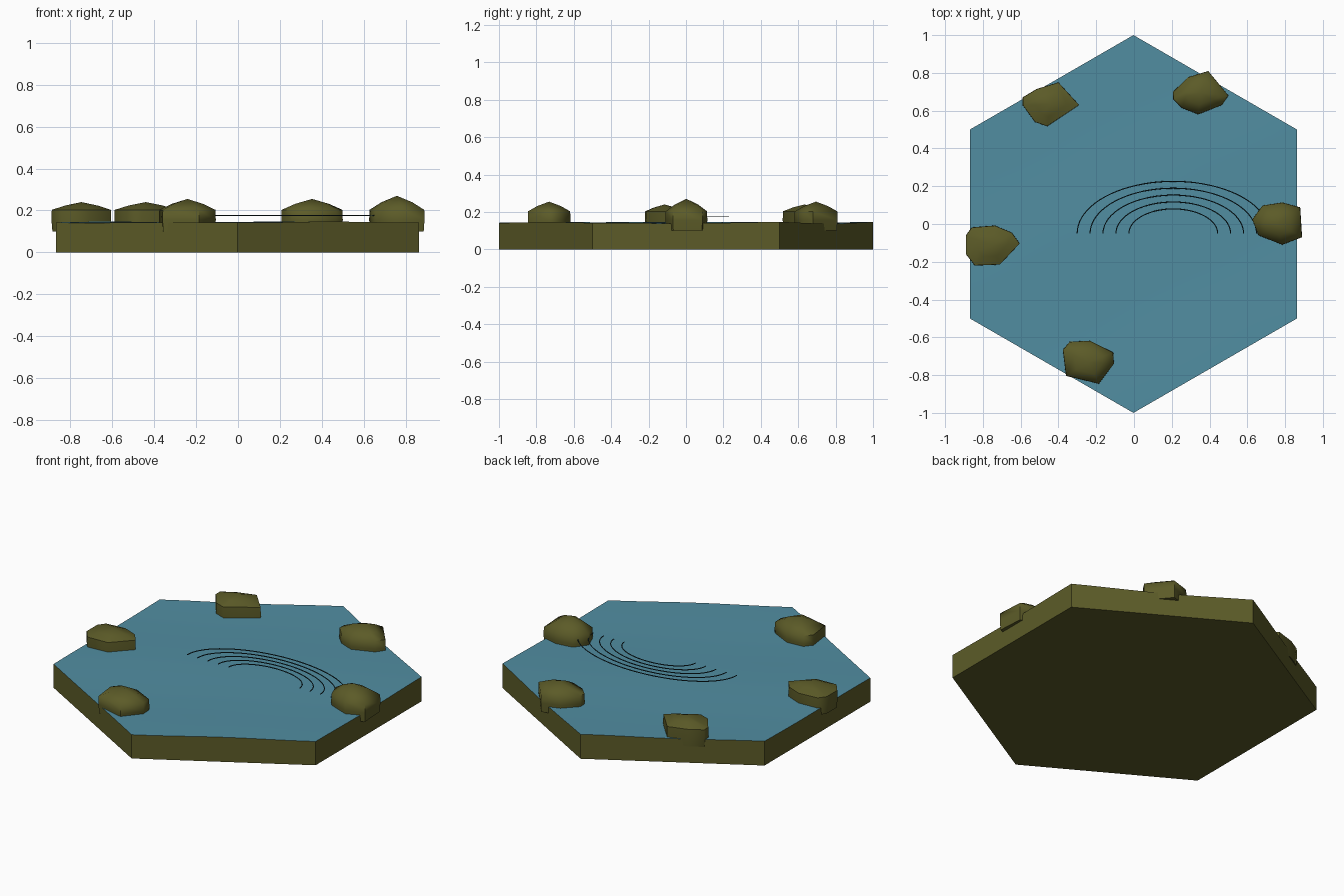
import bpy, bmesh, math
from mathutils import Vector

if "Cube" in bpy.data.objects:
    bpy.data.objects.remove(bpy.data.objects["Cube"])


def material(name, rgb):
    m = bpy.data.materials.new(name)
    m.diffuse_color = (*rgb, 1)
    m.use_nodes = True
    m.node_tree.nodes["Principled BSDF"].inputs["Base Color"].default_value = m.diffuse_color
    return m


earth = material("olive earth", (0.107, 0.105, 0.021))
water = material("lake blue", (0.083, 0.270, 0.360))
dark = material("dark ripple", (0.012, 0.040, 0.052))


def add_mesh(name, bm, mats, angle):
    bmesh.ops.recalc_face_normals(bm, faces=bm.faces)
    me = bpy.data.meshes.new(name)
    bm.to_mesh(me)
    bm.free()
    for m in mats:
        me.materials.append(m)
    ob = bpy.data.objects.new(name, me)
    bpy.context.collection.objects.link(ob)
    bpy.ops.object.select_all(action='DESELECT')
    bpy.context.view_layer.objects.active = ob
    ob.select_set(True)
    bpy.ops.object.shade_smooth_by_angle(angle=math.radians(angle))
    return ob


# Hexagonal tile: gently waved water on top, earth sides and underside
CX = -0.003
bm = bmesh.new()
centre = bm.verts.new((CX, 0, 0))
rim = [bm.verts.new((CX + math.cos(math.radians(30 + 60 * i)),
                     math.sin(math.radians(30 + 60 * i)), 0)) for i in range(6)]
base_face_points = [v.co.copy() for v in rim]
for i in range(6):
    bm.faces.new((centre, rim[i], rim[(i + 1) % 6]))
bmesh.ops.subdivide_edges(bm, edges=bm.edges[:], cuts=11, use_grid_fill=True)
for v in bm.verts:
    x, y = v.co.x, v.co.y
    v.co.z = 0.142 + 0.0025 * math.sin(7 * x + 2 * y) + 0.0025 * math.sin(6 * y - 3 * x + 1)
border = [e for e in bm.edges if e.is_boundary]
ret = bmesh.ops.extrude_edge_only(bm, edges=border)
for g in ret["geom"]:
    if isinstance(g, bmesh.types.BMVert):
        g.co.z = 0
low = [e for e in bm.edges if e.is_boundary]
bmesh.ops.contextual_create(bm, geom=low)
bm.normal_update()
for f in bm.faces:
    on_top = min(v.co.z for v in f.verts) > 0.1
    f.material_index = 1 if on_top else 0
add_mesh("hex_tile", bm, [earth, water], 30)

# Boulders round the shore: plan outline, then peak height
rocks = [
    ([(-.59, .67), (-.515, .715), (-.40, .75), (-.29, .63), (-.46, .517),
      (-.525, .54), (-.59, .63)], .24),
    ([(.207, .70), (.286, .777), (.393, .81), (.50, .68), (.467, .63),
      (.34, .58), (.255, .613), (.207, .66)], .255),
    ([(-.89, -.06), (-.86, -.018), (-.737, -.008), (-.647, -.045),
      (-.605, -.103), (-.71, -.215), (-.843, -.22), (-.89, -.16)], .24),
    ([(.626, .024), (.68, .098), (.785, .114), (.88, .088), (.89, -.07),
      (.785, -.11), (.658, -.06)], .27),
    ([(-.377, -.666), (-.34, -.623), (-.233, -.618), (-.11, -.68),
      (-.106, -.74), (-.186, -.846), (-.36, -.804)], .255),
]


def rock(name, outline, peak):
    xs, ys = zip(*outline)
    c = Vector(((min(xs) + max(xs)) / 2, (min(ys) + max(ys)) / 2))
    bm = bmesh.new()
    rings = []
    for scale, z in ((0.97, 0.10), (1.0, 0.155), (0.99, 0.203), (0.55, 0.0)):
        if z == 0:                       # shoulder below the peak
            z = 0.203 + (peak - 0.203) * 0.55
        ring = []
        for p in outline:
            q = c + (Vector(p) - c) * scale
            ring.append(bm.verts.new((q.x, q.y, z)))
        rings.append(ring)
    n = len(outline)
    for a, b in zip(rings, rings[1:]):
        for i in range(n):
            j = (i + 1) % n
            bm.faces.new((a[i], a[j], b[j], b[i]))
    top = bm.verts.new((c.x, c.y, peak))
    for i in range(n):
        bm.faces.new((rings[-1][i], rings[-1][(i + 1) % n], top))
    bm.faces.new(rings[0])
    add_mesh(name, bm, [earth], 60)


for i, (outline, peak) in enumerate(rocks):
    rock(f"shore_rock_{i + 1}", outline, peak)

# Ripples: five nested half-ellipse wires hovering over the water
for k in range(5):
    rx, ry = 0.235 + 0.0685 * k, 0.13 + 0.0365 * k
    cu = bpy.data.curves.new(f"ripple_{k + 1}", 'CURVE')
    cu.dimensions = '3D'
    sp = cu.splines.new('POLY')
    sp.points.add(40)
    for i, p in enumerate(sp.points):
        a = math.pi * i / 40
        p.co = (0.208 + rx * math.cos(a), -0.05 + ry * math.sin(a), 0.177, 1)
    cu.bevel_depth = 0.0028
    cu.bevel_resolution = 1
    cu.use_fill_caps = True
    cu.materials.append(dark)
    bpy.context.collection.objects.link(bpy.data.objects.new(f"ripple_{k + 1}", cu))
